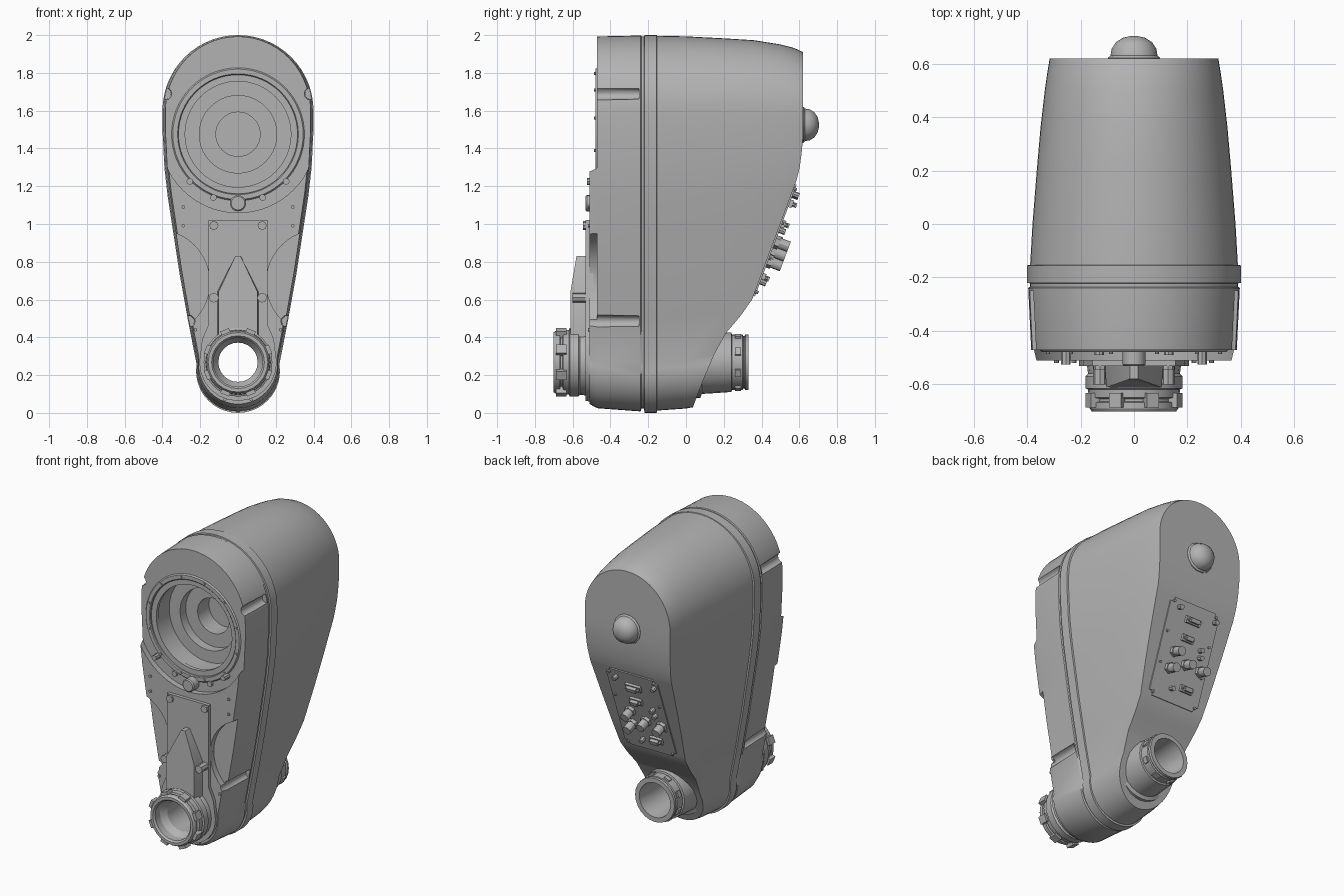
import bpy, bmesh
from math import sin, cos, pi, radians, atan2
from mathutils import Matrix, Vector

if "Cube" in bpy.data.objects:
    bpy.data.objects.remove(bpy.data.objects["Cube"], do_unlink=True)

GREY = (0.45, 0.45, 0.45, 1)
grey = bpy.data.materials.new("housing grey")
grey.use_nodes = True
grey.diffuse_color = GREY
grey.node_tree.nodes["Principled BSDF"].inputs["Base Color"].default_value = GREY
parts = []


def finish(bm, name, keep=True):
    bmesh.ops.remove_doubles(bm, verts=bm.verts, dist=1e-5)
    bmesh.ops.recalc_face_normals(bm, faces=bm.faces)
    mesh = bpy.data.meshes.new(name)
    bm.to_mesh(mesh)
    bm.free()
    ob = bpy.data.objects.new(name, mesh)
    bpy.context.collection.objects.link(ob)
    if keep:
        mesh.materials.append(grey)
        parts.append(ob)
    else:
        ob.hide_render = True
    return ob


def loft(name, rings, keep=True, capped=True):
    """Bridge equal rings of points; either cap the ends or join last to first."""
    bm = bmesh.new()
    rows = [[bm.verts.new(p) for p in r] for r in rings]
    n = len(rows[0])
    pairs = list(zip(rows, rows[1:]))
    if capped:
        bm.faces.new(rows[0])
        bm.faces.new(rows[-1])
    else:
        pairs.append((rows[-1], rows[0]))
    for a, b in pairs:
        for i in range(n):
            j = (i + 1) % n
            bm.faces.new((a[i], a[j], b[j], b[i]))
    return finish(bm, name, keep)


def prism(name, outline, y0, y1, keep=True):
    return loft(name, [[(x, y, z) for x, z in outline] for y in (y0, y1)], keep)


def turned(name, profile, x, z, segs=32, keep=True, capped=True):
    """Revolve (radius, y) pairs about an axis running front to back."""
    ang = [2 * pi * i / segs for i in range(segs)]
    rings = [[(x + r * cos(a), y, z + r * sin(a)) for a in ang] for r, y in profile]
    return loft(name, rings, keep, capped)


def mirrored(half):
    return half + [(-x, z) for x, z in reversed(half) if abs(x) > 1e-6]


def boolean(ob, cutter, operation="DIFFERENCE"):
    mod = ob.modifiers.new("cut", "BOOLEAN")
    mod.object, mod.operation, mod.solver = cutter, operation, "EXACT"
    deps = bpy.context.evaluated_depsgraph_get()
    mesh = bpy.data.meshes.new_from_object(ob.evaluated_get(deps))
    ob.modifiers.clear()
    ob.data = mesh
    bpy.data.objects.remove(cutter, do_unlink=True)


# Teardrop housing: one outline scaled along its depth
half = [(0.4 * sin(pi / 2 * i / 14), 1.6 + 0.4 * cos(pi / 2 * i / 14)) for i in range(15)]
half += [(0.4, 1.5), (0.39, 1.3), (0.373, 1.15), (0.35, 1.0), (0.31, 0.74), (0.265, 0.49)]
half += [(0.222 * cos(t * pi / 20), 0.222 - 0.222 * sin(t * pi / 20)) for t in range(-1, 11)]
outline = mirrored([(0 if abs(x) < 1e-6 else x, z) for x, z in half])
sections = [  # y, width scale, height scale
    (-0.51, 0.945, 0.97), (-0.47, 0.962, 0.984), (-0.24, 0.99, 0.995),
    (-0.235, 0.975, 0.985), (-0.222, 0.975, 0.985), (-0.22, 1, 1), (-0.155, 1, 1),
    (-0.153, 0.972, 0.992), (0, 0.95, 0.985), (0.2, 0.91, 0.962), (0.36, 0.875, 0.94),
    (0.5, 0.835, 0.89), (0.57, 0.81, 0.85), (0.63, 0.785, 0.79)]
MID = 1.55
housing = loft("housing", [[(x * sx, y, MID + (z - MID) * sz) for x, z in outline]
                           for y, sx, sz in sections])

# Curved back of the housing
back = [(-0.8, -0.2), (-0.8, 2.2), (0.62, 2.2), (0.62, 1.48), (0.614, 1.39), (0.602, 1.3),
        (0.585, 1.23), (0.35, 0.6), (0.29, 0.515), (0.21, 0.42), (0.15, 0.31),
        (0.09, 0.17), (0.025, 0.0), (-0.05, -0.2)]
boolean(housing, loft("back_cutter", [[(x, y, z) for y, z in back] for x in (-0.6, 0.6)], False),
        "INTERSECT")

# Stepped-back upper front, stepped socket and through bore
BOWL, HUB = 1.475, 0.268
boolean(housing, prism("upper_cutter", mirrored([(0.6, 2.2), (0.6, 1.3)]), -0.7, -0.472, False))
boolean(housing, turned("round_cutter", [(0.415, -0.7), (0.415, -0.472)], 0, BOWL, 64, False))
boolean(housing, turned("socket_cutter",
                        [(0.315, -0.7), (0.315, -0.45), (0.285, -0.45), (0.285, -0.32), (0.205, -0.32),
                         (0.205, -0.26), (0.117, -0.26), (0.117, -0.14)], 0, BOWL, 64, False))
boolean(housing, turned("bore_cutter", [(0.135, -0.9), (0.135, 0.9)], 0, HUB, 32, False))
for s in (-1, 1):
    # Side scallops and the four fastening notches
    boolean(housing, turned("scallop_cutter", [(0.28, -0.7), (0.28, -0.47)], s * 0.43, 0.69, 48, False))
    for x, z in ((0.385, 1.69), (0.262, 0.485)):
        boolean(housing, turned("notch_cutter", [(0.038, -0.7), (0.03, -0.25)], s * x, z, 12, False))

# Rings around the socket
turned("socket_rim", [(0.315, -0.44), (0.315, -0.475), (0.32, -0.48), (0.345, -0.48), (0.352, -0.472),
                      (0.352, -0.44)], 0, BOWL, 64, capped=False)
turned("socket_inner_rim", [(0.28, -0.44), (0.28, -0.465), (0.315, -0.465), (0.315, -0.44)],
       0, BOWL, 64, capped=False)
turned("locating_boss", [(0.043, -0.46), (0.043, -0.525), (0.036, -0.532)], 0, 1.11, 16)
for i in range(12):
    a = 2 * pi * (i + 0.5) / 12
    turned("rim_screw", [(0.008, -0.47), (0.008, -0.486)], 0.333 * cos(a), BOWL + 0.333 * sin(a), 8)

# Centre cover on the lower front, flaring around the hub
neck = [(0, 1.02), (0.155, 1.02), (0.155, 0.47), (0.19, 0.39)]
neck += [(0.205 * cos(a), HUB + 0.205 * sin(a)) for a in [radians(15 - 15 * i) for i in range(8)]]
cover = prism("centre_cover", mirrored(neck), -0.49, -0.532)
boolean(cover, turned("cover_bore", [(0.135, -0.9), (0.135, 0.9)], 0, HUB, 32, False))

# Pointed cable duct, sloping back toward its tip
duct = prism("pointed_duct", mirrored([(0.015, 0.83), (0.11, 0.64), (0.11, 0.4)]), -0.52, -0.612)
for v in duct.data.vertices:
    if v.co.y < -0.55:
        v.co.y += max(0, v.co.z - 0.64) * 0.17
        v.co.x *= 0.94

for s in (-1, 1):
    for name, x, z, r, y in (("duct_bolt", 0.128, 0.61, 0.026, -0.6), ("cover_lug", 0.128, 0.992, 0.024, -0.545),
                             ("knob", 0.13, 1.14, 0.018, -0.49), ("knob", 0.255, 1.225, 0.018, -0.525),
                             ("small_screw", 0.29, 1.09, 0.009, -0.52),
                             ("small_screw", 0.29, 0.99, 0.009, -0.52),
                             ("small_screw", 0.225, 0.44, 0.009, -0.52),
                             ("small_screw", 0.07, 0.07, 0.009, -0.52)):
        turned(name, [(r, -0.46), (r, y)], s * x, z, 8)

# Hollow shaft with a collar nut in front and a ringed end behind
turned("hub_tube", [(0.104, -0.6), (0.13, -0.64), (0.13, -0.69), (0.14, -0.702), (0.158, -0.702),
                    (0.166, -0.69), (0.166, -0.668), (0.15, -0.664), (0.15, -0.655), (0.17, -0.65),
                    (0.172, -0.62), (0.182, -0.615), (0.182, -0.57), (0.172, -0.56), (0.18, -0.5),
                    (0.17, -0.45), (0.17, 0.05), (0.16, 0.205), (0.157, 0.24), (0.146, 0.243),
                    (0.146, 0.3), (0.138, 0.304), (0.138, 0.31), (0.148, 0.314), (0.146, 0.33),
                    (0.115, 0.33), (0.104, 0.2)], 0, HUB, 24, capped=False)
turned("hub_flange", [(0.15, -0.1), (0.19, -0.1), (0.19, 0.075), (0.165, 0.085)], 0, HUB, 32, capped=False)


def block(bm, m, size, at):
    bmesh.ops.create_cube(bm, size=1, matrix=m @ Matrix.Translation(at) @ Matrix.Diagonal((*size, 1)))


bm = bmesh.new()
for i in range(8):
    turn = Matrix.Translation((0, 0, HUB)) @ Matrix.Rotation(2 * pi * (i + 0.5) / 8, 4, "Y")
    block(bm, turn, (0.035, 0.055, 0.05), (0.168, -0.66, 0))
    block(bm, turn, (0.02, 0.03, 0.04), (0.145, 0.275, 0))
finish(bm, "hub_lugs")

# Rear dome
turned("rear_dome", [(0.098, 0.6), (0.098, 0.622), (0.088, 0.63), (0.084, 0.655), (0.068, 0.68),
                     (0.042, 0.697), (0.015, 0.703)], 0, 1.525, 14)

# Sloping connector panel: local x across, y up the slope, z outward
tilt = atan2(0.235, 0.63)
axes = (Vector((-1, 0, 0)), Vector((0, sin(tilt), cos(tilt))), Vector((0, cos(tilt), -sin(tilt))))
panel = Matrix(axes).transposed().to_4x4()
panel.translation = (0, 0.4675, 0.915)


def spot(a, b, h=0):
    return ((a - 0.5) * 0.38, (0.5 - b) * 0.66, h)


def post(bm, a, b, r, h, segs=12):
    bmesh.ops.create_cone(bm, cap_ends=True, segments=segs, radius1=r, radius2=r, depth=h,
                          matrix=panel @ Matrix.Translation(spot(a, b, h / 2)))


bm = bmesh.new()
block(bm, panel, (0.38, 0.63, 0.016), (0, 0, 0))
corners = [e for e in bm.edges if abs((e.verts[0].co - e.verts[1].co).length - 0.016) < 1e-4]
bmesh.ops.bevel(bm, geom=corners, offset=0.03, segments=4, affect="EDGES")
finish(bm, "connector_panel")

bm = bmesh.new()
for a, b in ((0.3, 0.51), (0.275, 0.675), (0.57, 0.59), (0.87, 0.6)):
    post(bm, a, b, 0.036, 0.03, 6)
    post(bm, a, b, 0.029, 0.085)
finish(bm, "round_connectors")

bm = bmesh.new()
for a, b, w in ((0.5, 0.18, 0.11), (0.48, 0.355, 0.085), (0.68, 0.81, 0.09)):
    block(bm, panel, (w, 0.042, 0.03), spot(a, b, 0.01))
    block(bm, panel, (w * 0.62, 0.026, 0.055), spot(a, b, 0.02))
    for s in (-1, 1):
        post(bm, a + s * w, b, 0.008, 0.04, 6)
finish(bm, "flat_connectors")

bm = bmesh.new()
for a, b in ((0.19, 0.1), (0.93, 0.11), (0.78, 0.41), (0.8, 0.48), (0.4, 0.85)):
    post(bm, a, b, 0.016, 0.04, 8)
for a in (0.07, 0.93):
    for b in (0.06, 0.35, 0.65, 0.94):
        post(bm, a, b, 0.009, 0.018, 8)
finish(bm, "panel_screws")

# Smooth curved surfaces, keep edges sharp
for ob in parts:
    if not ob.data.materials:
        ob.data.materials.append(grey)
    ob.select_set(True)
bpy.context.view_layer.objects.active = parts[0]
bpy.ops.object.shade_smooth_by_angle(angle=radians(30))
